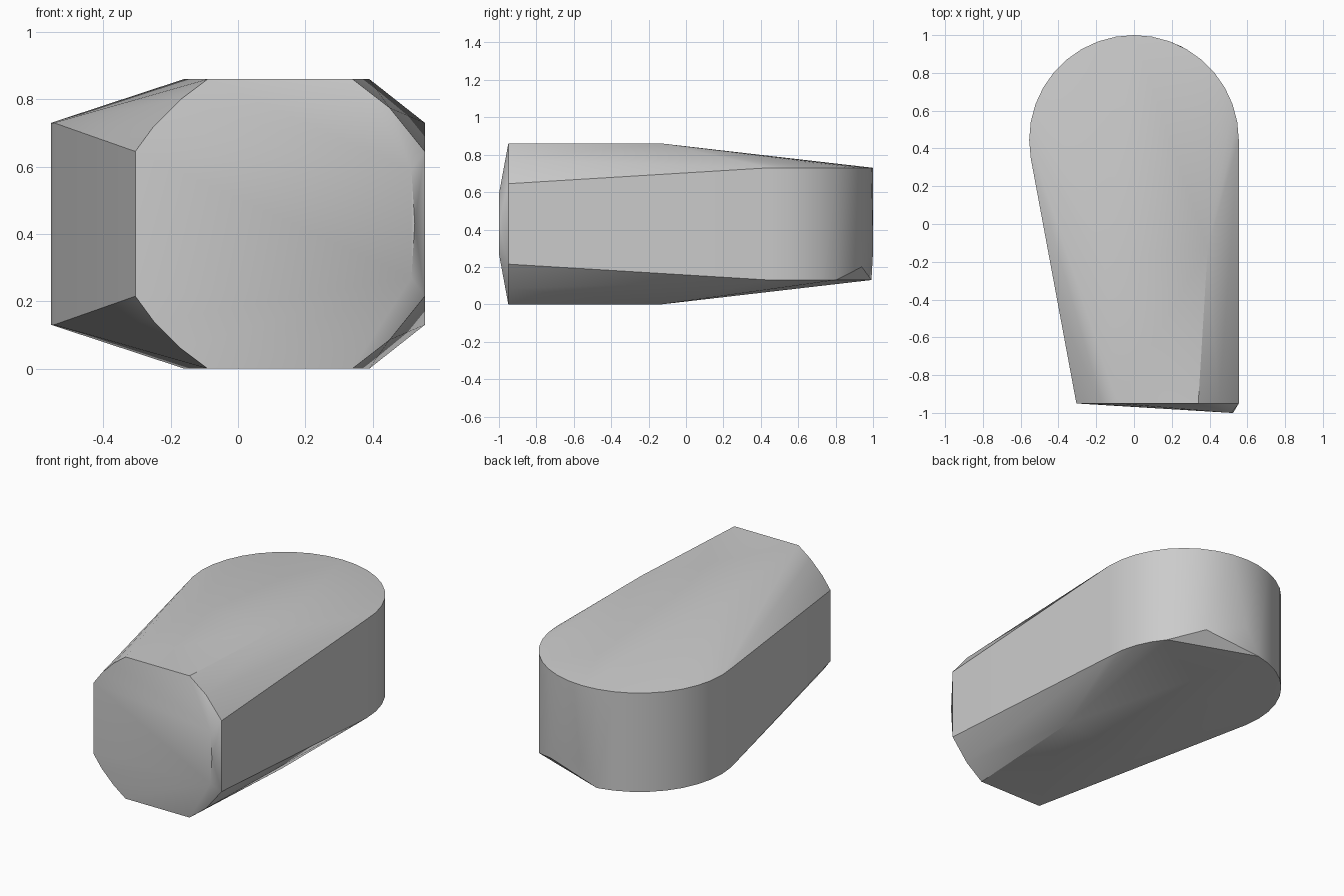
import bpy
import bmesh
from math import cos, sin, radians

cube = bpy.data.objects.get("Cube")
if cube:
    bpy.data.objects.remove(cube)

MID = 0.43  # height of the symmetry plane

grey = bpy.data.materials.new("plain grey")
grey.use_nodes = True
colour = (0.6, 0.6, 0.6, 1)
grey.diffuse_color = colour
grey.node_tree.nodes["Principled BSDF"].inputs["Base Color"].default_value = colour

bm = bmesh.new()


def mirrored(x, y, z, sides=(1, -1)):
    """Add a point above and below the middle plane."""
    for side in sides:
        bm.verts.new((x, y, MID + side * (z - MID)))


# Narrow end: octagonal cap with rounded corners
for x, z in [(-0.305, 0.645), (-0.25, 0.72), (-0.17, 0.80), (-0.09, 0.86),
             (0.34, 0.86), (0.45, 0.775), (0.555, 0.645)]:
    mirrored(x, -0.95, z)

# Slightly raised nose on one edge of the cap
bm.verts.new((0.525, -1.0, MID))
mirrored(0.515, -1.0, 0.59)

# Where the flat top and bottom start to slope
mirrored(0.39, -0.13, 0.86)
mirrored(-0.16, -0.2, 0.86)

# Round end: half circle, with a stretch of the lower rim trimmed off
for angle in range(0, 191, 10):
    a = radians(angle)
    trimmed = 40 < angle < 100
    mirrored(0.555 * cos(a), 0.445 + 0.555 * sin(a), 0.73,
             (1,) if trimmed else (1, -1))
bm.verts.new((0.0, 1.0, 0.28))
bm.verts.new((0.25, 0.94, 0.2))

# Wrap the points in one convex shell
hull = bmesh.ops.convex_hull(bm, input=bm.verts)
loose = set(hull["geom_interior"]) | set(hull["geom_unused"])
bmesh.ops.delete(bm, geom=[v for v in loose if isinstance(v, bmesh.types.BMVert)],
                 context="VERTS")
bmesh.ops.dissolve_limit(bm, angle_limit=radians(0.3), verts=bm.verts, edges=bm.edges)
bmesh.ops.recalc_face_normals(bm, faces=bm.faces)

mesh = bpy.data.meshes.new("rounded_block")
bm.to_mesh(mesh)
bm.free()
mesh.materials.append(grey)
block = bpy.data.objects.new("rounded_block", mesh)
bpy.context.collection.objects.link(block)

# Smooth shading with sharp rims
bpy.ops.object.select_all(action="DESELECT")
block.select_set(True)
bpy.context.view_layer.objects.active = block
bpy.ops.object.shade_smooth_by_angle(angle=radians(30))
